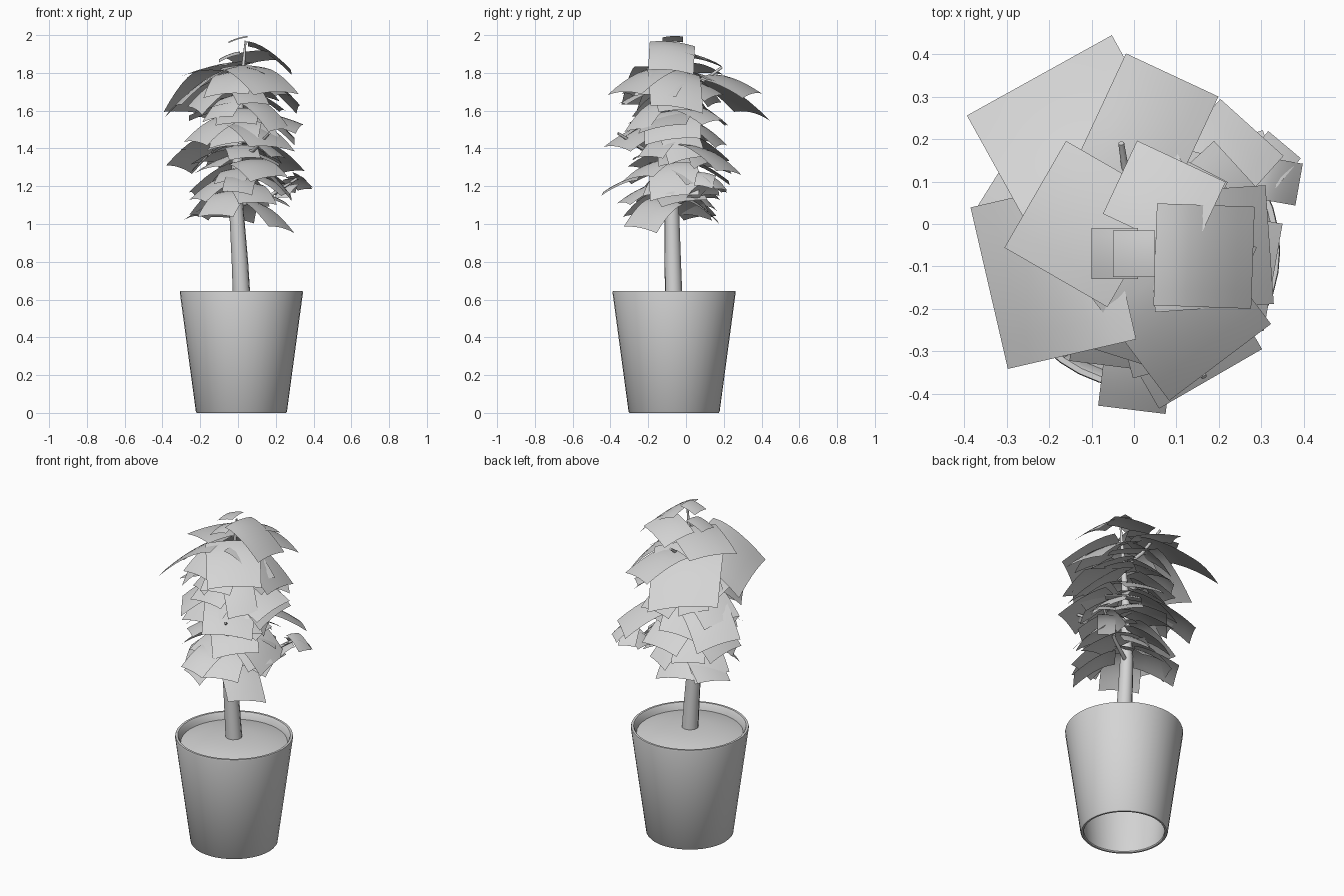
import bpy, bmesh, math, random
from mathutils import Vector

cube = bpy.data.objects.get("Cube")
if cube:
    bpy.data.objects.remove(cube)

random.seed(4)
grey = bpy.data.materials.new("light_grey")
grey.use_nodes = True
GREY = (0.66, 0.66, 0.66, 1)
grey.diffuse_color = GREY
grey.node_tree.nodes["Principled BSDF"].inputs["Base Color"].default_value = GREY


def add_object(name, bm, angle=40):
    mesh = bpy.data.meshes.new(name)
    bm.to_mesh(mesh)
    bm.free()
    mesh.materials.append(grey)
    obj = bpy.data.objects.new(name, mesh)
    bpy.context.collection.objects.link(obj)
    bpy.ops.object.select_all(action='DESELECT')
    obj.select_set(True)
    bpy.context.view_layer.objects.active = obj
    bpy.ops.object.shade_smooth_by_angle(angle=math.radians(angle))
    return obj


def lathe(name, profile, centre, steps=40):
    bm = bmesh.new()
    verts = [bm.verts.new((r, 0, z)) for r, z in profile]
    edges = [bm.edges.new(pair) for pair in zip(verts, verts[1:])]
    bmesh.ops.spin(bm, geom=verts + edges, cent=(0, 0, 0), axis=(0, 0, 1),
                   angle=math.tau, steps=steps)
    bmesh.ops.remove_doubles(bm, verts=bm.verts, dist=0.0005)
    bmesh.ops.recalc_face_normals(bm, faces=bm.faces)
    bmesh.ops.translate(bm, verts=bm.verts, vec=centre)
    return add_object(name, bm)


def tube(name, points, radii):
    curve = bpy.data.curves.new(name, 'CURVE')
    curve.dimensions = '3D'
    curve.bevel_depth = 1
    curve.bevel_resolution = 3
    curve.use_fill_caps = True
    spline = curve.splines.new('POLY')
    spline.points.add(len(points) - 1)
    for p, co, r in zip(spline.points, points, radii):
        p.co = (*co, 1)
        p.radius = r
    temp = bpy.data.objects.new(name + "_path", curve)
    bpy.context.collection.objects.link(temp)
    bpy.context.view_layer.update()
    mesh = bpy.data.meshes.new_from_object(
        temp.evaluated_get(bpy.context.evaluated_depsgraph_get()))
    bm = bmesh.new()
    bm.from_mesh(mesh)
    bpy.data.objects.remove(temp)
    return add_object(name, bm)


def leaf(name, azimuth, start, top, length, drop, width, origin=(0.01, -0.07), n=6):
    """Square sheet that leaves the stem level and arches down to its tip."""
    a = math.radians(azimuth)
    out = Vector((math.cos(a), math.sin(a), 0))
    side = Vector((-out.y, out.x, 0))
    base = Vector((*origin, top))
    roll = random.uniform(-0.2, 0.2)
    bm = bmesh.new()
    grid = []
    for i in range(n + 1):
        t = i / n
        row = []
        for j in range(n + 1):
            s = j / n - 0.5
            lift = -drop * t ** 1.6 - 0.2 * width * s * s + roll * s * width
            row.append(bm.verts.new(base + out * (start + length * t)
                                    + side * (s * width) + Vector((0, 0, lift))))
        grid.append(row)
    for i in range(n):
        for j in range(n):
            bm.faces.new((grid[i][j], grid[i + 1][j],
                          grid[i + 1][j + 1], grid[i][j + 1]))
    return add_object(name, bm, 60)


# Pot: open-bottomed thin wall with a rounded rim, and domed soil inside it
POT = (0.018, -0.063, 0)
lathe("pot", [(0.29, 0.59), (0.222, 0.006), (0.226, 0), (0.236, 0), (0.241, 0.006),
              (0.326, 0.637), (0.324, 0.645), (0.311, 0.645), (0.305, 0.637),
              (0.29, 0.59)], POT)
lathe("soil", [(0, 0.64), (0.12, 0.636), (0.22, 0.624), (0.294, 0.605)], POT)

# Leaning trunk and its side branches
tube("trunk", [(0.02, -0.065, 0.6), (0.01, -0.07, 0.8), (-0.01, -0.075, 1.1),
               (0, -0.07, 1.45), (0.02, -0.07, 1.75), (0.04, -0.07, 1.97)],
     [0.047, 0.044, 0.038, 0.024, 0.012, 0.005])
for name, start, end in [("back_branch", (0.01, -0.07, 1.7), (-0.03, 0.19, 1.83)),
                         ("front_branch", (0, -0.07, 1.36), (0.165, -0.36, 1.48)),
                         ("left_branch", (0, -0.07, 1.1), (0.31, 0.11, 1.24))]:
    mid = (Vector(start) + Vector(end)) / 2 - Vector((0, 0, 0.03))
    tube(name, [start, mid, end], [0.012, 0.01, 0.007])

# Main leaves: azimuth, start, top height, length, drop, width
main_leaves = [
    (-2, 0.04, 1.965, 0.23, 0.15, 0.24),
    (4, 0.03, 1.82, 0.28, 0.2, 0.28),
    (180, -0.04, 1.995, 0.1, 0.03, 0.11),
    (180, 0, 1.91, 0.11, 0.04, 0.12),
    (65, 0.05, 1.91, 0.19, 0.05, 0.23),
    (150, 0, 1.86, 0.28, 0.06, 0.29),
    (193, 0.05, 1.82, 0.31, 0.2, 0.39),
    (119, 0.09, 1.81, 0.39, 0.22, 0.39),
    (65, 0, 1.79, 0.26, 0.1, 0.24, (-0.02, 0.115)),
    (48, 0.12, 1.42, 0.28, 0.14, 0.2),
    (-53, 0.02, 1.84, 0.3, 0.14, 0.3),
    (-60, 0.06, 1.53, 0.28, 0.12, 0.28),
    (-97, 0.18, 1.25, 0.19, 0.08, 0.16, (0.04, -0.07)),
    (-38, 0.05, 1.13, 0.23, 0.15, 0.22),
    (150, 0.04, 1.14, 0.25, 0.1, 0.2),
    (148, 0.12, 1.46, 0.26, 0.16, 0.26),
    (-97, 0.05, 1.55, 0.22, 0.12, 0.26),
    (2, 0.05, 1.33, 0.22, 0.18, 0.26),
    (0, 0.06, 1.6, 0.23, 0.15, 0.3),
]
for i, row in enumerate(main_leaves):
    leaf(f"main_leaf_{i + 1}", *row)

# Tiers of filler leaves winding up through the crown
count = 44
for i in range(count):
    f = i / (count - 1)
    leaf(f"inner_leaf_{i + 1}", 100 + i * 137.5, random.uniform(0.01, 0.06),
         1.16 + 0.65 * f, random.uniform(0.18, 0.27), random.uniform(0.06, 0.17),
         random.uniform(0.15, 0.26))

# Small leaf cluster at the end of the low left branch
for i, azimuth in enumerate((-10, 50, 110, 170, 230)):
    leaf(f"branch_leaf_{i + 1}", azimuth, 0, 1.27 - 0.015 * i, 0.1, 0.07, 0.1,
         origin=(0.29, 0.11))
